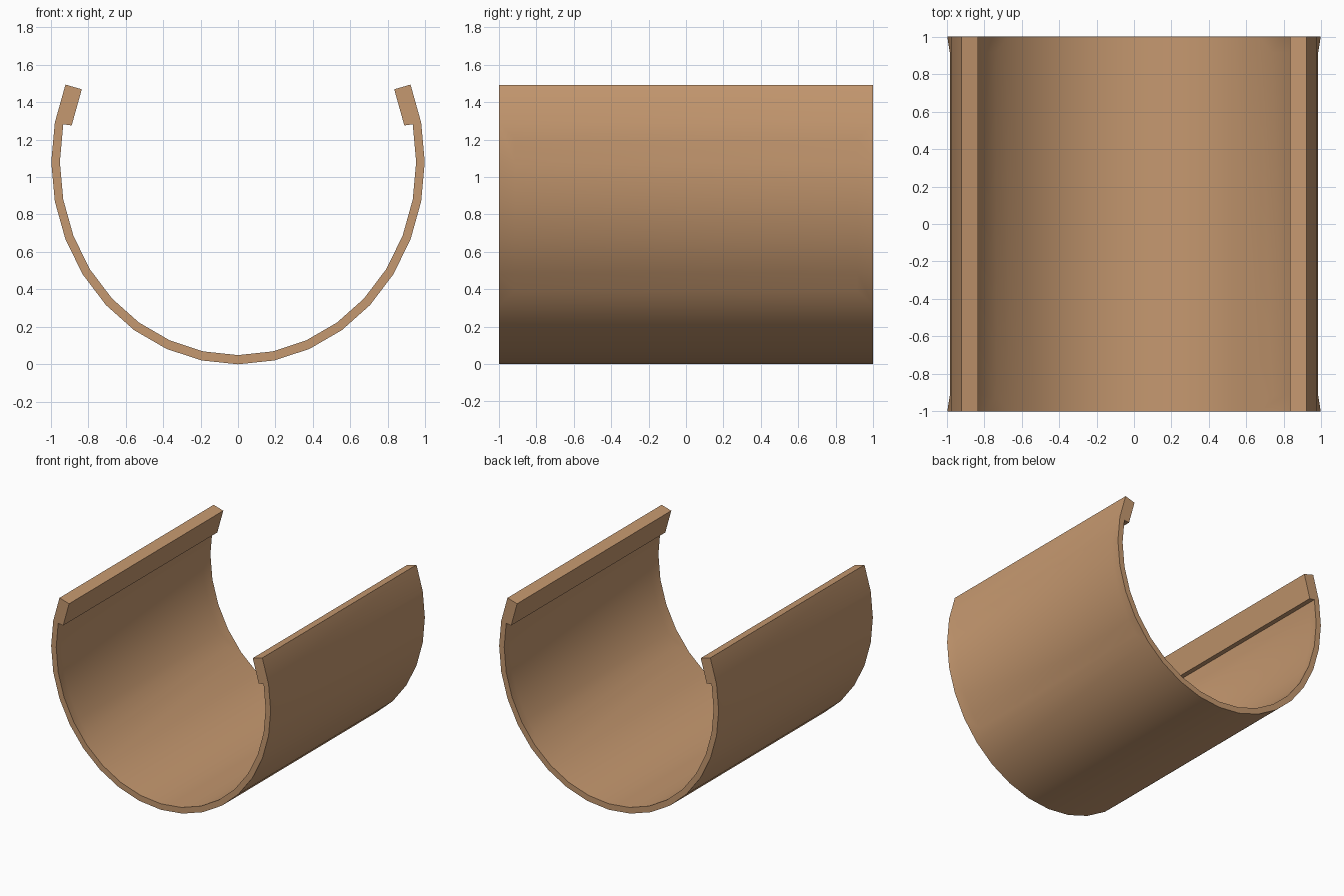
import bpy, bmesh, math

if "Cube" in bpy.data.objects:
    bpy.data.objects.remove(bpy.data.objects["Cube"])

STEP = math.radians(11.25)   # 32-sided ring
CZ = 1.08                    # height of the ring centre


def ring(i, rx, rz):
    """Point i steps round the ring, counted from the bottom."""
    return (rx * math.sin(i * STEP), CZ - rz * math.cos(i * STEP))


# Cross-section: outer arc, right lip, inner arc, left lip
lip = [(0.834, 1.468), (0.888, 1.275)]
profile = [ring(i, 0.997, 1.08) for i in range(-10, 11)]
profile += lip
profile += [ring(i, 0.951, 1.031) for i in range(9, -10, -1)]
profile += [(-x, z) for x, z in reversed(lip)]

# Open trough, extruded along y
bm = bmesh.new()
front = [bm.verts.new((x, -1, z)) for x, z in profile]
back = [bm.verts.new((x, 1, z)) for x, z in profile]
n = len(profile)
sides = [bm.faces.new((front[k], front[(k + 1) % n], back[(k + 1) % n], back[k]))
         for k in range(n)]
bm.faces.new(front)
bm.faces.new(back[::-1])
bmesh.ops.recalc_face_normals(bm, faces=bm.faces)

# Recessed panels, outside (left, right) and inside (right, left)
for start in (1, 14, 23, 36):
    bmesh.ops.inset_region(bm, faces=sides[start:start + 5], thickness=0.085,
                           depth=-0.014, use_even_offset=True, use_boundary=True)

mesh = bpy.data.meshes.new("trough_shell")
bm.to_mesh(mesh)
bm.free()
shell = bpy.data.objects.new("trough_shell", mesh)
bpy.context.collection.objects.link(shell)

# Tan colour
tan = bpy.data.materials.new("tan")
tan.diffuse_color = (0.56, 0.315, 0.16, 1)
tan.use_nodes = True
tan.node_tree.nodes["Principled BSDF"].inputs["Base Color"].default_value = tan.diffuse_color
mesh.materials.append(tan)

# Smooth curve with sharp ledges
bpy.context.view_layer.objects.active = shell
shell.select_set(True)
bpy.ops.object.shade_smooth_by_angle(angle=math.radians(30))
